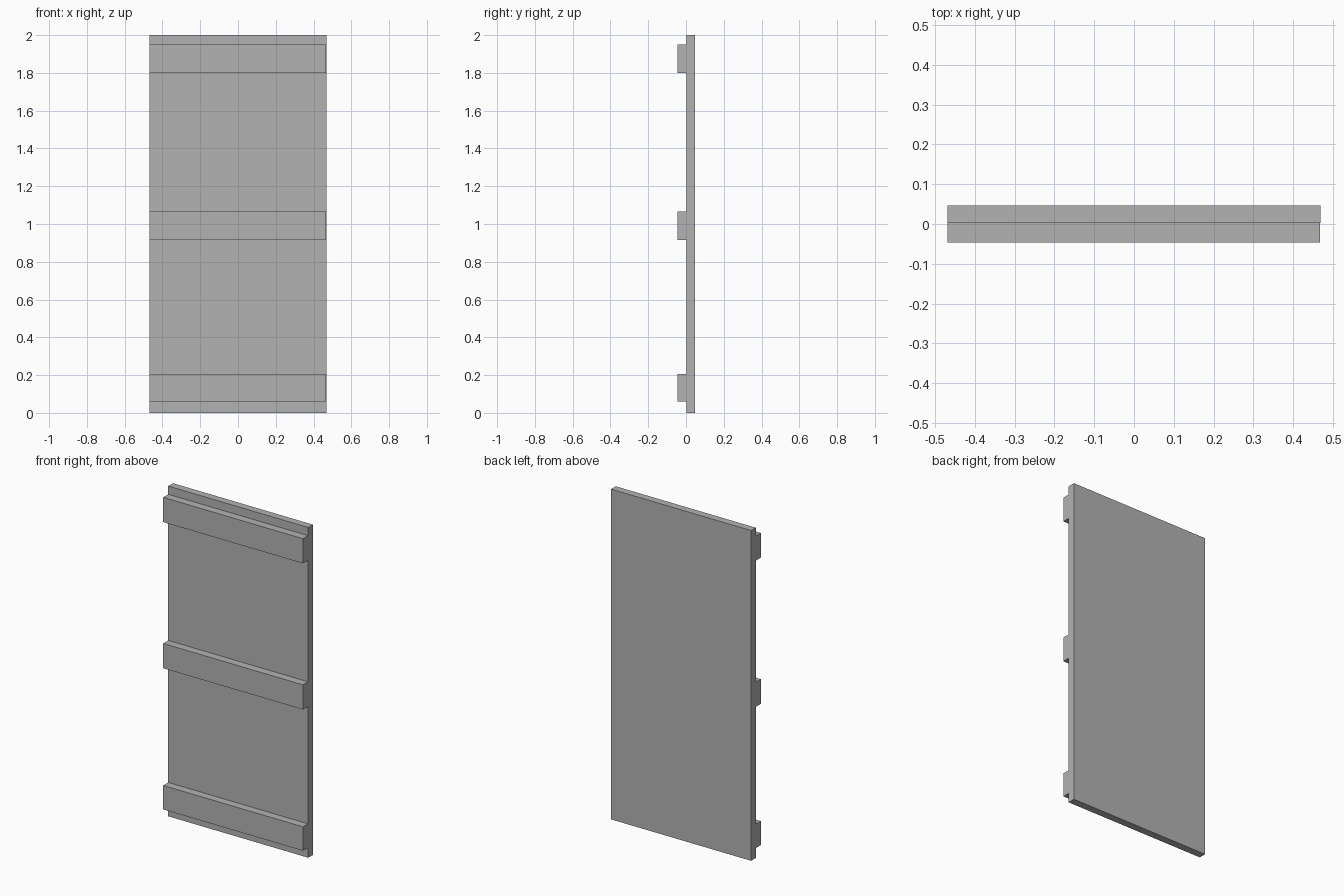
import bpy

# Remove the default cube
cube = bpy.data.objects.get("Cube")
if cube:
    bpy.data.objects.remove(cube, do_unlink=True)

# Single plain grey
grey = bpy.data.materials.new("plain_grey")
grey.use_nodes = True
colour = (0.45, 0.45, 0.45, 1)
grey.diffuse_color = colour
grey.node_tree.nodes["Principled BSDF"].inputs["Base Color"].default_value = colour


def box(name, low, high):
    """Flat-shaded box between two opposite corners."""
    centre = [(a + b) / 2 for a, b in zip(low, high)]
    bpy.ops.mesh.primitive_cube_add(size=1, location=centre)
    obj = bpy.context.object
    obj.name = name
    obj.scale = [b - a for a, b in zip(low, high)]
    bpy.ops.object.transform_apply(location=False, rotation=False, scale=True)
    obj.data.materials.append(grey)
    return obj


# Upright board, with its front face where the battens sit
SEAM = 0.002
box("door_panel", (-0.469, SEAM, 0), (0.469, 0.047, 2))

# Three horizontal battens across the front
battens = {"bottom": (0.06, 0.205), "middle": (0.915, 1.065), "top": (1.8, 1.95)}
for place, (z0, z1) in battens.items():
    box(place + "_batten", (-0.469, -0.046, z0), (0.467, SEAM, z1))
